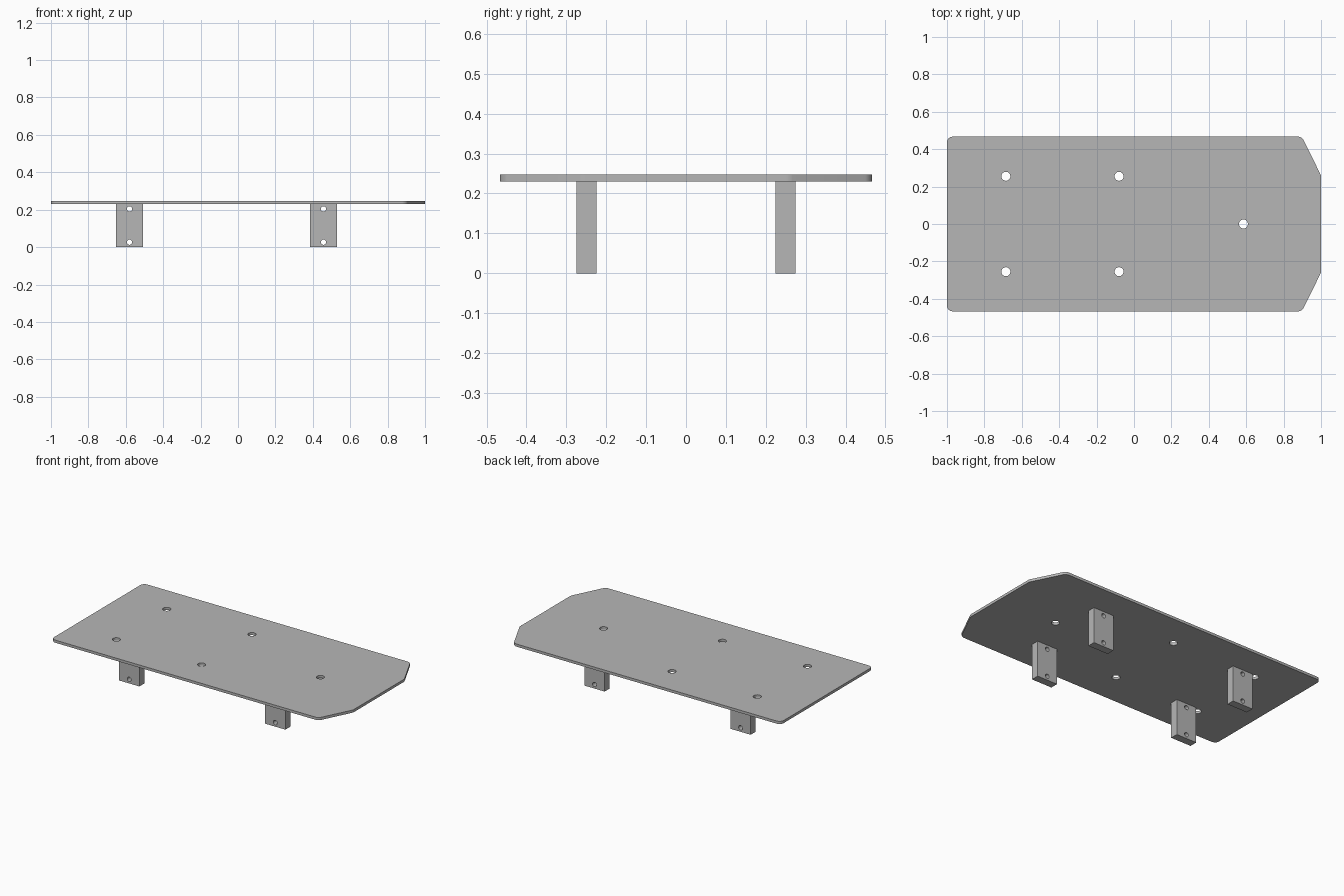
import bpy
import bmesh
from math import radians
from mathutils import Matrix, Vector

cube = bpy.data.objects.get("Cube")
if cube:
    bpy.data.objects.remove(cube, do_unlink=True)

GREY = 0.47
PLATE_BOTTOM, PLATE_TOP = 0.23, 0.247

metal = bpy.data.materials.new("grey metal")
metal.use_nodes = True
metal.diffuse_color = (GREY, GREY, GREY, 1)
metal.node_tree.nodes["Principled BSDF"].inputs["Base Color"].default_value = (GREY, GREY, GREY, 1)


def make_object(name, bm):
    bmesh.ops.recalc_face_normals(bm, faces=bm.faces)
    mesh = bpy.data.meshes.new(name)
    bm.to_mesh(mesh)
    bm.free()
    mesh.materials.append(metal)
    obj = bpy.data.objects.new(name, mesh)
    bpy.context.collection.objects.link(obj)
    return obj


def drill(obj, centres, radius, axis):
    """Cut round through holes along the given axis."""
    turn = Matrix.Rotation(radians(90), 4, "X") if axis == "Y" else Matrix()
    bm = bmesh.new()
    for centre in centres:
        bmesh.ops.create_cone(bm, cap_ends=True, segments=32, radius1=radius, radius2=radius,
                              depth=0.1, matrix=Matrix.Translation(centre) @ turn)
    cutter = make_object("hole_cutter", bm)
    cutter.hide_render = True
    mod = obj.modifiers.new("holes", "BOOLEAN")
    mod.operation = "DIFFERENCE"
    mod.solver = "EXACT"
    mod.object = cutter
    bpy.ops.object.select_all(action="DESELECT")
    bpy.context.view_layer.objects.active = obj
    obj.select_set(True)
    bpy.ops.object.modifier_apply(modifier=mod.name)
    bpy.data.objects.remove(cutter, do_unlink=True)
    bpy.ops.object.shade_smooth_by_angle(angle=radians(30))


# Top plate: tapered outline, extruded, with rounded corners
half = [(-1, 0.467), (0.897, 0.467), (1, 0.26)]
outline = half + [(x, -y) for x, y in reversed(half)]
bm = bmesh.new()
face = bm.faces.new([bm.verts.new((x, y, PLATE_BOTTOM)) for x, y in outline])
top = bmesh.ops.extrude_face_region(bm, geom=[face])
bmesh.ops.translate(bm, vec=(0, 0, PLATE_TOP - PLATE_BOTTOM),
                    verts=[v for v in top["geom"] if isinstance(v, bmesh.types.BMVert)])


def is_corner(edge, x):
    a, b = (v.co for v in edge.verts)
    return abs(a.z - b.z) > 0.01 and abs(a.x - x) < 0.001


for corner_x, size in ((-1, 0.03), (0.897, 0.02), (1, 0.008)):
    bmesh.ops.bevel(bm, geom=[e for e in bm.edges if is_corner(e, corner_x)],
                    offset=size, offset_type="OFFSET", segments=6, profile=0.5, affect="EDGES")
plate = make_object("top_plate", bm)
plate_z = (PLATE_BOTTOM + PLATE_TOP) / 2
holes = [Vector((x, y, plate_z)) for x in (-0.685, -0.08) for y in (-0.255, 0.255)]
drill(plate, holes + [Vector((0.585, 0, plate_z))], 0.024, "Z")

# Four support blocks, each with two cross holes
for end, x in (("right", -0.58), ("left", 0.457)):
    for side, y in (("front", -0.25), ("back", 0.25)):
        bm = bmesh.new()
        bmesh.ops.create_cube(bm, size=1)
        bmesh.ops.scale(bm, vec=(0.144, 0.05, PLATE_BOTTOM), verts=bm.verts)
        bmesh.ops.translate(bm, vec=(x, y, PLATE_BOTTOM / 2), verts=bm.verts)
        block = make_object(f"{side}_{end}_support", bm)
        drill(block, [Vector((x, y, z)) for z in (0.026, 0.204)], 0.014, "Y")
